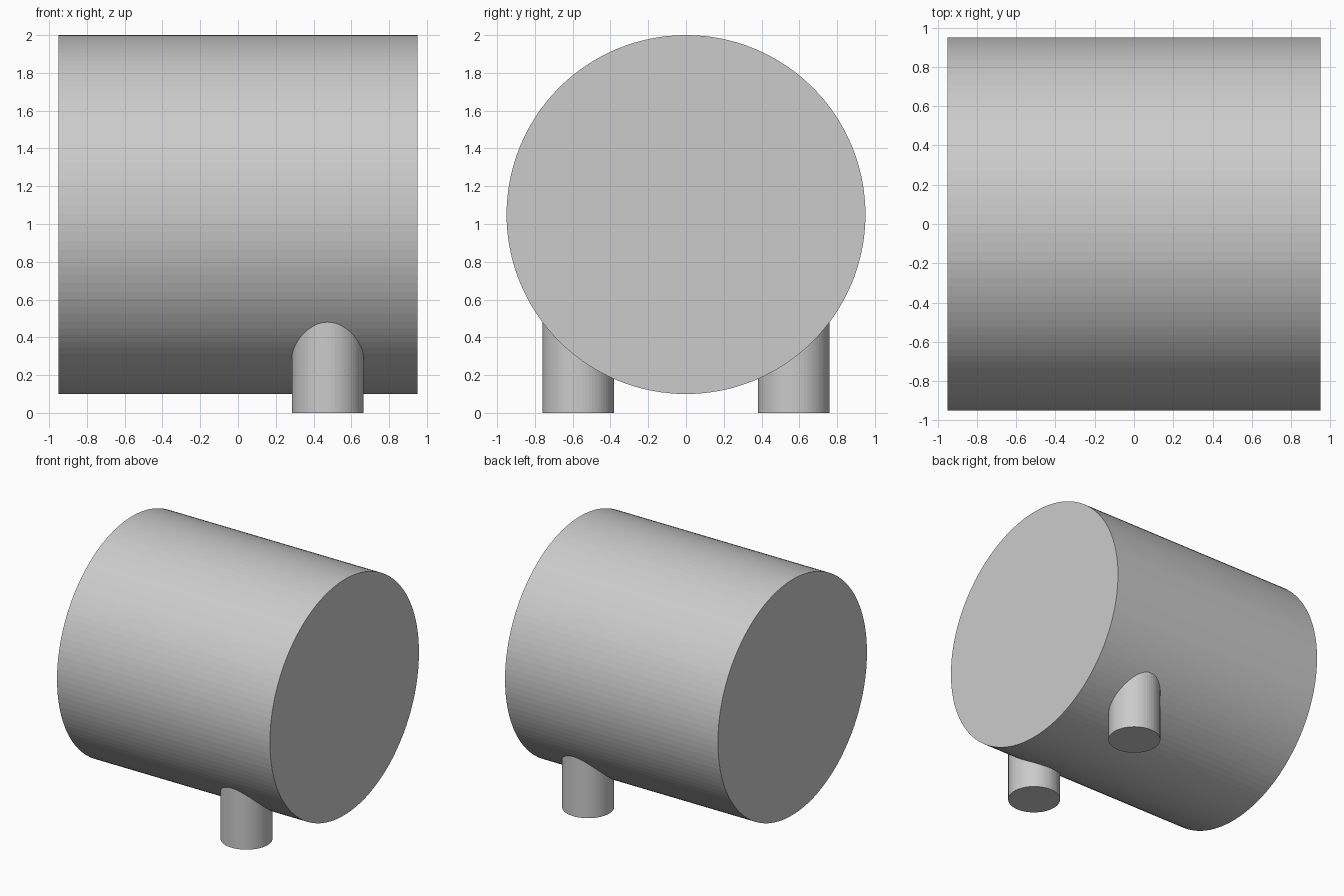
import bpy
import math

if "Cube" in bpy.data.objects:
    bpy.data.objects.remove(bpy.data.objects["Cube"])


def cylinder(name, radius, depth, location, sides, rotation=(0, 0, 0)):
    bpy.ops.mesh.primitive_cylinder_add(
        vertices=sides, radius=radius, depth=depth,
        location=location, rotation=rotation)
    obj = bpy.context.object
    obj.name = name
    return obj


# Large drum lying along x
cylinder("body", 0.95, 1.9, (0, 0, 1.05), 128, (0, math.pi / 2, 0))

# Pair of round feet near the right end, their tops buried in the drum
FOOT_HEIGHT = 0.57
for name, side in (("front_foot", -1), ("back_foot", 1)):
    cylinder(name, 0.19, FOOT_HEIGHT,
             (0.475, side * 0.57, FOOT_HEIGHT / 2), 64)
